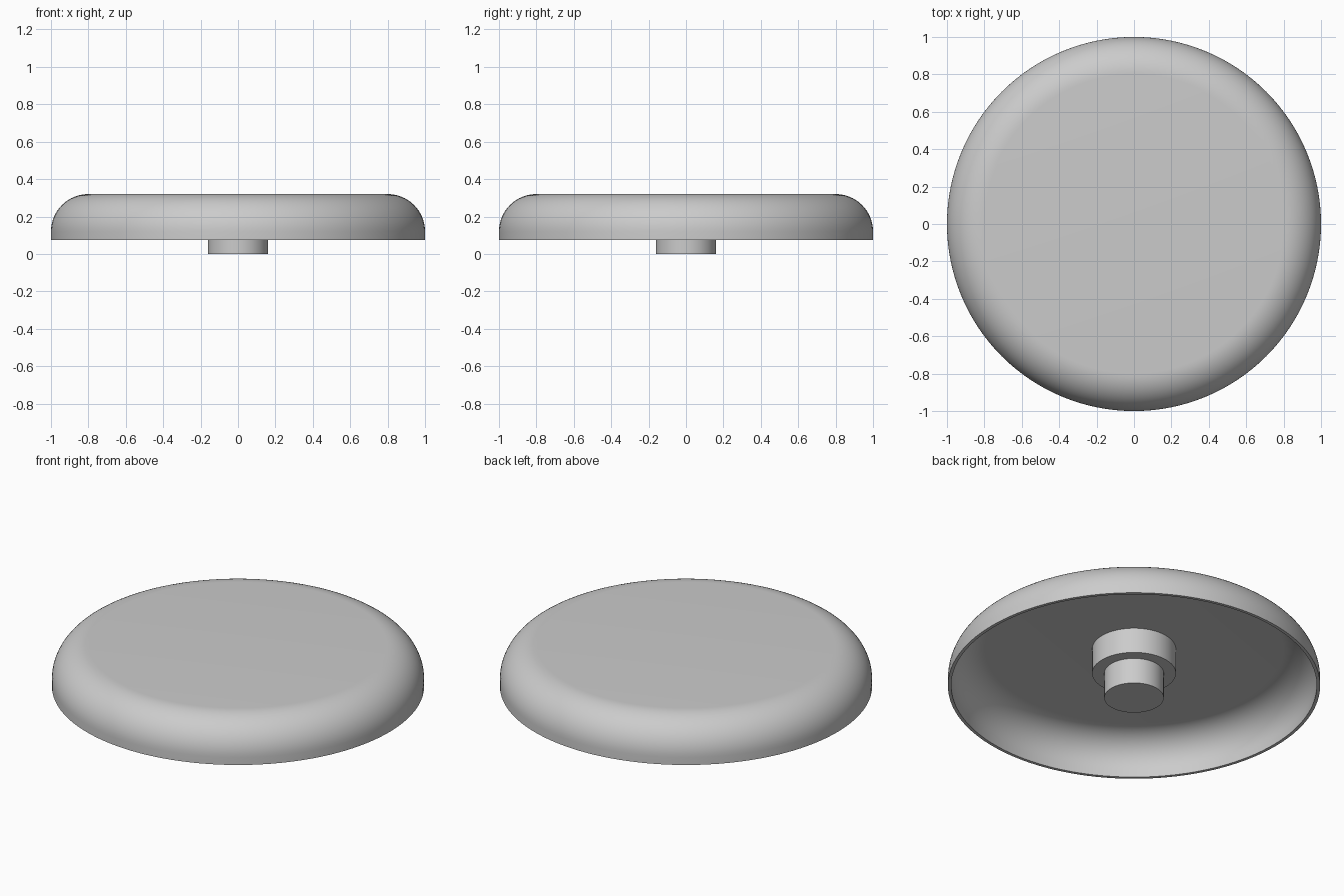
import bpy, bmesh, math
from mathutils import Matrix

cube = bpy.data.objects.get("Cube")
if cube:
    bpy.data.objects.remove(cube, do_unlink=True)

grey = bpy.data.materials.new("light_grey")
grey.use_nodes = True
colour = (0.6, 0.6, 0.6, 1)
grey.diffuse_color = colour
grey.node_tree.nodes["Principled BSDF"].inputs["Base Color"].default_value = colour

TOP, RIM, CORNER, WALL = 0.32, 0.075, 0.2, 0.018
SIDES = 128


def lathe(name, profile):
    """Spin an (radius, height) profile about the z axis."""
    bm = bmesh.new()
    verts = [bm.verts.new((r, 0, z)) for r, z in profile]
    edges = [bm.edges.new(pair) for pair in zip(verts, verts[1:])]
    bmesh.ops.spin(bm, geom=verts + edges, cent=(0, 0, 0), axis=(0, 0, 1),
                   angle=math.tau, steps=SIDES)
    bmesh.ops.remove_doubles(bm, verts=bm.verts, dist=1e-4)
    bmesh.ops.recalc_face_normals(bm, faces=bm.faces)
    mesh = bpy.data.meshes.new(name)
    bm.to_mesh(mesh)
    bm.free()
    mesh.materials.append(grey)
    obj = bpy.data.objects.new(name, mesh)
    bpy.context.collection.objects.link(obj)
    bpy.ops.object.select_all(action="DESELECT")
    obj.select_set(True)
    bpy.context.view_layer.objects.active = obj
    bpy.ops.object.shade_smooth_by_angle(angle=math.radians(35))
    return obj


def rounded_corner(radius, steps=16):
    """Quarter arc from the flat top down to the upright wall."""
    angles = [math.pi / 2 * (1 - i / steps) for i in range(steps + 1)]
    return [(1 - CORNER + radius * math.cos(a), TOP - CORNER + radius * math.sin(a))
            for a in angles]


# Hollow domed cap, open underneath
outer = [(0, TOP)] + rounded_corner(CORNER) + [(1, RIM)]
inner = [(0, TOP - WALL)] + rounded_corner(CORNER - WALL) + [(1 - WALL, RIM)]
lathe("cap_shell", outer + inner[::-1])

# Stepped central hub: wide boss under the cap, narrow stem to the ground
BOSS_R, BOSS_Z, STEM_R = 0.225, 0.152, 0.16
lathe("central_hub", [(0, TOP - WALL / 2), (BOSS_R, TOP - WALL / 2), (BOSS_R, BOSS_Z),
                      (STEM_R, BOSS_Z), (STEM_R, 0), (0, 0)])
